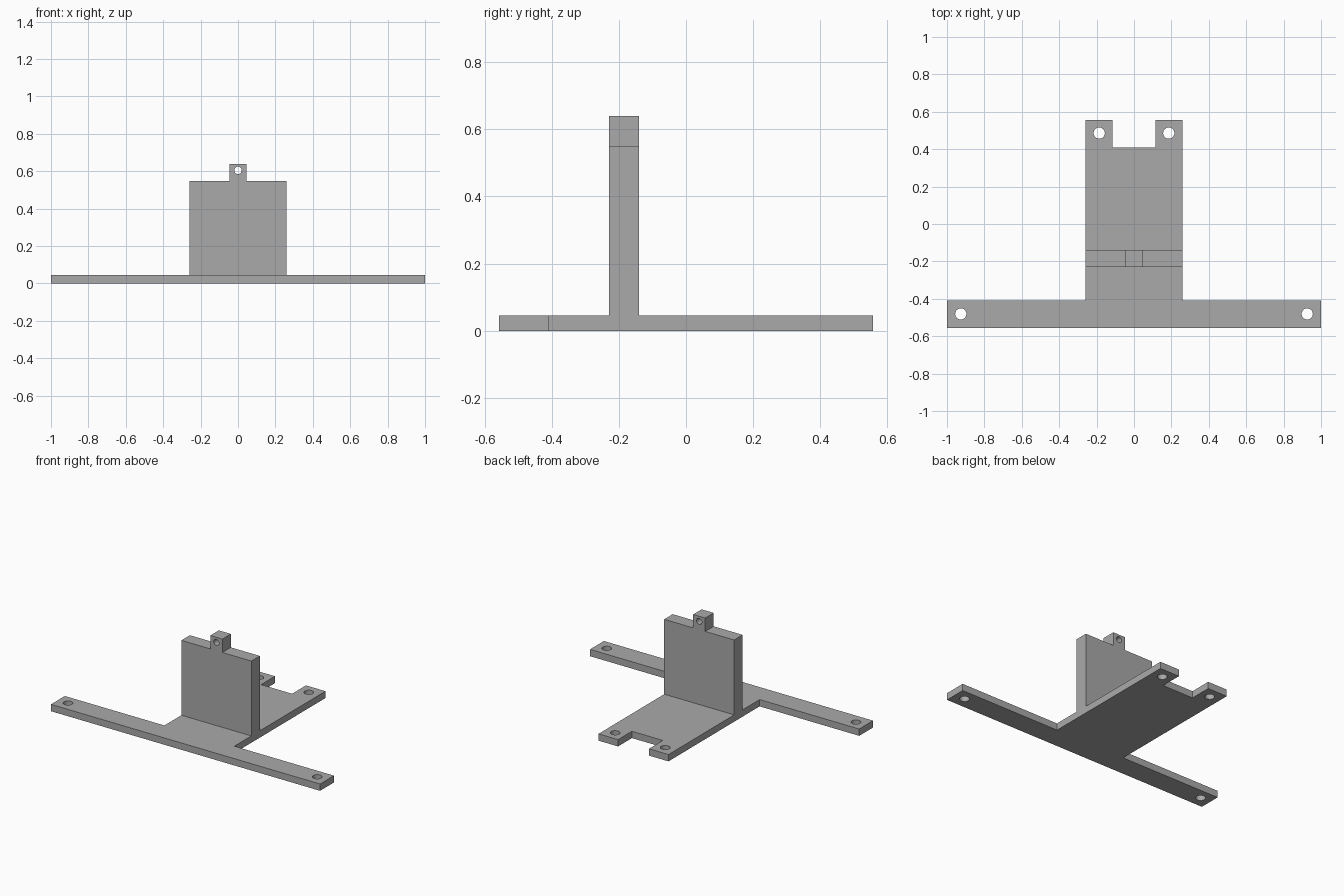
import bpy, bmesh
from mathutils import Matrix, Vector

cube = bpy.data.objects.get("Cube")
if cube:
    bpy.data.objects.remove(cube, do_unlink=True)

grey = bpy.data.materials.new("mid grey")
grey.use_nodes = True
grey.diffuse_color = (0.4, 0.4, 0.4, 1)
grey.node_tree.nodes["Principled BSDF"].inputs["Base Color"].default_value = (0.4, 0.4, 0.4, 1)


def make_object(name, bm):
    bmesh.ops.recalc_face_normals(bm, faces=bm.faces)
    mesh = bpy.data.meshes.new(name)
    bm.to_mesh(mesh)
    bm.free()
    mesh.materials.append(grey)
    obj = bpy.data.objects.new(name, mesh)
    bpy.context.collection.objects.link(obj)
    return obj


def extrude_half_profile(name, half, place, depth):
    """Mirror a right-hand outline across the centre line and extrude it."""
    outline = half + [(-x, v) for x, v in reversed(half)]
    bm = bmesh.new()
    face = bm.faces.new([bm.verts.new(place(x, v)) for x, v in outline])
    result = bmesh.ops.extrude_face_region(bm, geom=[face])
    moved = [g for g in result["geom"] if isinstance(g, bmesh.types.BMVert)]
    bmesh.ops.translate(bm, verts=moved, vec=depth)
    return make_object(name, bm)


def drill(obj, centres, radius, rotation=Matrix()):
    """Cut round holes through an object."""
    bm = bmesh.new()
    for c in centres:
        bmesh.ops.create_cone(bm, cap_ends=True, segments=32, radius1=radius, radius2=radius,
                              depth=0.3, matrix=Matrix.Translation(c) @ rotation)
    cutter = make_object(obj.name + "_hole_cutter", bm)
    cutter.hide_render = True
    cutter.hide_set(True)
    cut = obj.modifiers.new("holes", 'BOOLEAN')
    cut.operation = 'DIFFERENCE'
    cut.solver = 'EXACT'
    cut.object = cutter


# Base plate: wide front crossbar, body and two rear lugs
T = 0.046
W = 0.26
END = 0.557
base = extrude_half_profile(
    "base_plate",
    [(1, -END), (1, -0.41), (W, -0.41), (W, END), (0.115, END), (0.115, 0.41)],
    lambda x, y: (x, y, 0), Vector((0, 0, T)))
drill(base, [(s * x, y, 0) for s in (-1, 1) for x, y in ((0.926, -0.481), (0.186, 0.486))], 0.03)

# Upright wall with a small drilled tab on top
wall = extrude_half_profile(
    "upright_wall",
    [(W, T), (W, 0.549), (0.045, 0.549), (0.045, 0.639)],
    lambda x, z: (x, -0.23, z), Vector((0, 0.09, 0)))
drill(wall, [(0, -0.185, 0.605)], 0.02, Matrix.Rotation(1.5708, 4, 'X'))
